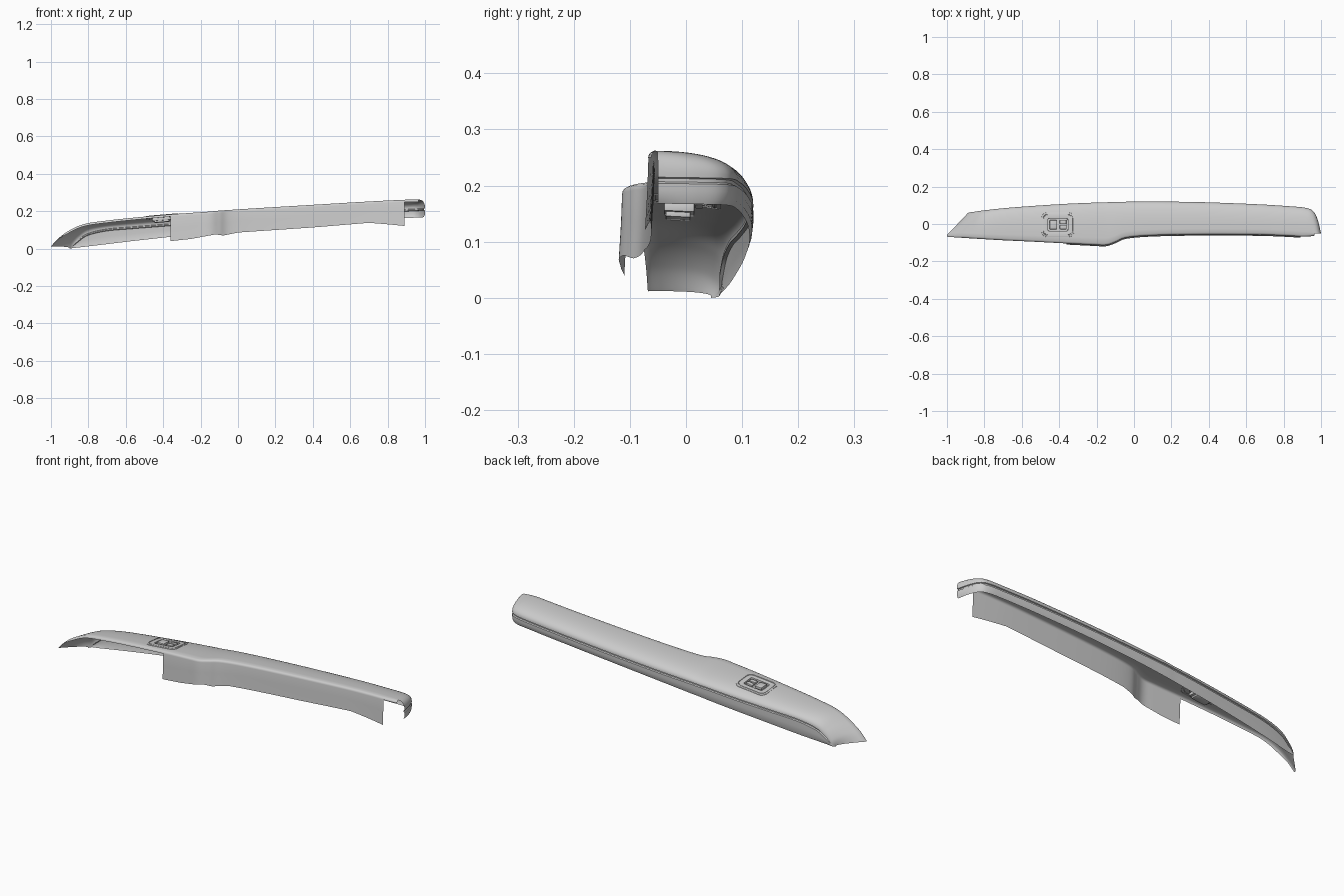
import bpy, bmesh, math
from mathutils import Vector
from mathutils.bvhtree import BVHTree

if "Cube" in bpy.data.objects:
    bpy.data.objects.remove(bpy.data.objects["Cube"])

# Control stations: front edge (x, y, z), rear groove (x, y, z), rear wall bottom z
STATIONS = [
    (-1, -.068, .012, -.9, .045, .002, 0),
    (-.96, -.071, .055, -.885, .06, .014, .002),
    (-.9, -.075, .098, -.85, .066, .05, .006),
    (-.82, -.08, .132, -.8, .073, .082, .012),
    (-.7, -.087, .15, -.7, .084, .105, .024),
    (-.55, -.094, .166, -.55, .096, .118, .042),
    (-.36, -.104, .183, -.36, .108, .133, .063),
    (-.22, -.111, .193, -.22, .114, .145, .078),
    (-.15, -.113, .198, -.15, .116, .15, .086),
    (-.1, -.097, .203, -.1, .118, .154, .091),
    (-.04, -.073, .207, -.04, .119, .157, .097),
    (.1, -.061, .216, .1, .12, .165, .11),
    (.35, -.056, .231, .35, .117, .18, .13),
    (.65, -.057, .249, .65, .106, .197, .15),
    (.8, -.062, .257, .83, .095, .206, .16),
    (.89, -.067, .261, .92, .086, .211, .164),
    (.925, -.067, .262, .96, .066, .213, .166),
    (.95, -.065, .262, .983, .02, .214, .167),
    (.965, -.062, .262, 1, -.05, .215, .168)]
SKIRT = [(-.36, .04), (-.25, .052), (-.12, .076), (-.08, .07), (0, .086),
         (.4, .113), (.7, .138), (.8, .13), (.89, .121)]
STEPS, ARC, POWER = 8, 18, 2.4


def catmull(a, b, c, d, t):
    return [.5 * (2*q + (r-p)*t + (2*p-5*q+4*r-s)*t*t + (3*q-p-3*r+s)*t**3)
            for p, q, r, s in zip(a, b, c, d)]


def skirt_z(x):
    x = max(SKIRT[0][0], min(SKIRT[-1][0], x))
    for (x0, z0), (x1, z1) in zip(SKIRT, SKIRT[1:]):
        if x <= x1:
            return z0 + (z1 - z0) * (x - x0) / (x1 - x0)
    return SKIRT[-1][1]


def section(s):
    """Profile from skirt bottom, over the top, down the grooved rear wall."""
    xf, yf, zf, xg, yg, zg, zb = s
    k = max(0, min(1, (zg - zb) / .04))
    zs = min(skirt_z(xf), zf - .02)
    pts = [(xf, yf - .006, zs), (xf, yf - .002, (zs + zf) / 2), (xf, yf, zf - .012 * k),
           (xf, yf + .001, zf - .007 * k), (xf, yf + .004, zf - .003 * k)]
    f, g = Vector((xf, yf + .01, 0)), Vector((xg, yg, 0))
    for i in range(ARC + 1):
        a = math.pi / 2 * i / ARC
        p = f.lerp(g, math.sin(a) ** (2 / POWER))
        pts.append((p.x, p.y, zg + (zf - zg) * max(0, math.cos(a)) ** (2 / POWER)))
    d = (g - f).normalized()
    for inset, z in [(.006, zg - .002*k), (.006, zg - .008*k), (0, zg - .011*k),
                     (0, (zg + zb) / 2), (.002, zb + (zg - zb) * .2), (.007, zb)]:
        p = g - d * inset * k
        pts.append((p.x, p.y, z))
    return pts


def finish(name, bm, angle=35):
    me = bpy.data.meshes.new(name)
    bm.to_mesh(me)
    bm.free()
    ob = bpy.data.objects.new(name, me)
    bpy.context.collection.objects.link(ob)
    bpy.ops.object.select_all(action='DESELECT')
    ob.select_set(True)
    bpy.context.view_layer.objects.active = ob
    bpy.ops.object.shade_smooth_by_angle(angle=math.radians(angle))
    return ob


def loft(bm, rows, closed=False):
    grid = [[bm.verts.new(p) for p in r] for r in rows]
    n = len(grid[0])
    for a, b in zip(grid, grid[1:]):
        for j in range(n if closed else n - 1):
            k = (j + 1) % n
            bm.faces.new((a[j], b[j], b[k], a[k]))
    return grid


# Armrest shell
full = []
n = len(STATIONS)
for i in range(n - 1):
    quad = [STATIONS[max(0, min(n - 1, j))] for j in (i - 1, i, i + 1, i + 2)]
    full += [catmull(*quad, t / STEPS) for t in range(STEPS)]
full.append(STATIONS[-1])

bm = bmesh.new()
grid = loft(bm, [section(s) for s in full])
# keep the hanging front skirt only along the middle
bm.verts.index_update()
cols = len(grid[0])
extra = []
for f in bm.faces:
    row = min(v.index % cols for v in f.verts)
    x = f.calc_center_median().x
    if row < 2 and not -.36 < x < .89:
        extra.append(f)
bmesh.ops.delete(bm, geom=extra, context='FACES')
bmesh.ops.remove_doubles(bm, verts=bm.verts, dist=1e-5)
bmesh.ops.recalc_face_normals(bm, faces=bm.faces)
bm.faces.ensure_lookup_table()
bvh = BVHTree.FromBMesh(bm)
CX, CY = -.407, -.004
_, normal, _, _ = bvh.ray_cast(Vector((CX, CY, 1)), Vector((0, 0, -1)))
if normal.z < 0:
    bmesh.ops.reverse_faces(bm, faces=bm.faces)


def surface(x, y, off=0):
    hit = bvh.ray_cast(Vector((x, y, 1)), Vector((0, 0, -1)))[0]
    return Vector((x, y, hit.z + off))


# opening for the switch
for co, no in [((CX-.07, 0, 0), (1, 0, 0)), ((CX+.07, 0, 0), (1, 0, 0)),
               ((0, CY-.05, 0), (0, 1, 0)), ((0, CY+.05, 0), (0, 1, 0))]:
    faces = [f for f in bm.faces if abs(f.calc_center_median().x - CX) < .12]
    geom = set(faces)
    for f in faces:
        geom.update(f.edges)
        geom.update(f.verts)
    bmesh.ops.bisect_plane(bm, geom=list(geom), plane_co=co, plane_no=no, dist=1e-6)
hole = []
for f in bm.faces:
    c = f.calc_center_median()
    if abs(c.x - CX) < .07 and abs(c.y - CY) < .05:
        hole.append(f)
bmesh.ops.delete(bm, geom=hole, context='FACES')
finish("armrest_shell", bm, 40)


# Switch bezel with a ring groove and a sunken well
def rounded_loop(hx, hy, r, off):
    pts = []
    for q, (sx, sy) in enumerate([(1, 1), (-1, 1), (-1, -1), (1, -1)]):
        for i in range(7):
            a = math.pi / 2 * (q + i / 6)
            pts.append(surface(CX + sx * (hx - r) + r * math.cos(a),
                               CY + sy * (hy - r) + r * math.sin(a), off))
    return pts


bm = bmesh.new()
rings = loft(bm, [rounded_loop(*a) for a in [
    (.088, .066, .03, -.002), (.087, .065, .03, .002), (.083, .061, .028, .003),
    (.080, .058, .026, .003), (.079, .057, .026, -.001), (.077, .055, .025, -.001),
    (.076, .054, .025, .002), (.056, .036, .009, .002), (.054, .034, .008, .001),
    (.053, .033, .008, -.009)]], closed=True)
bm.faces.new(rings[-1])
bmesh.ops.recalc_face_normals(bm, faces=bm.faces)
if max(bm.faces, key=lambda f: f.calc_area()).normal.z < 0:
    bmesh.ops.reverse_faces(bm, faces=bm.faces)
finish("switch_bezel", bm)


# Rockers and the switch housing below
def box(name, dx, dy, off, size, tilt=0, bevel=.003):
    bm = bmesh.new()
    bmesh.ops.create_cube(bm, size=1)
    bmesh.ops.scale(bm, vec=size, verts=bm.verts)
    bmesh.ops.bevel(bm, geom=bm.edges[:], offset=bevel, segments=2, affect='EDGES', profile=.5)
    ob = finish(name, bm)
    ob.location = surface(CX + dx, CY + dy, off)
    ob.rotation_euler = (-.05, -.085 + tilt, 0)


box("switch_rocker_left", -.024, 0, -.003, (.04, .048, .014), .08)
box("switch_rocker_right", .028, .014, -.004, (.036, .022, .012), -.06)
box("switch_button_right", .028, -.013, -.004, (.036, .022, .012), .06)
box("switch_housing", 0, -.008, -.019, (.104, .054, .016), 0, .002)
box("switch_housing_base", 0, -.01, -.03, (.08, .044, .012), 0, .002)
